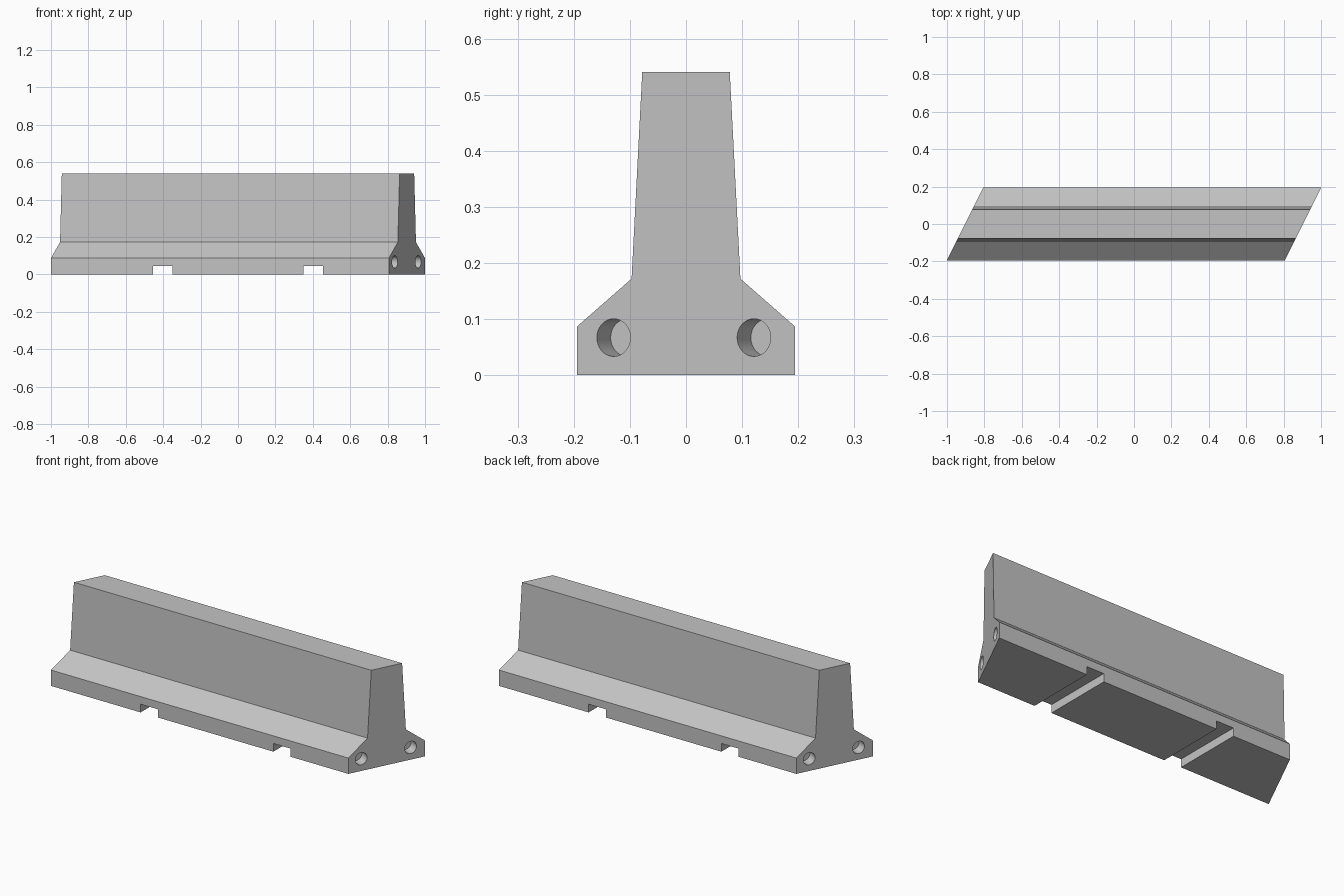
import bpy, bmesh
from math import pi
from mathutils import Matrix, Vector

cube = bpy.data.objects.get("Cube")
if cube:
    bpy.data.objects.remove(cube, do_unlink=True)

# Concrete material
COLOUR = (0.55, 0.55, 0.55, 1)
concrete = bpy.data.materials.new("concrete grey")
concrete.use_nodes = True
concrete.diffuse_color = COLOUR
concrete.node_tree.nodes["Principled BSDF"].inputs["Base Color"].default_value = COLOUR

HALF_LENGTH, SKEW = 0.903, 0.5


def add_object(name, bm):
    bmesh.ops.recalc_face_normals(bm, faces=bm.faces)
    mesh = bpy.data.meshes.new(name)
    bm.to_mesh(mesh)
    bm.free()
    mesh.materials.append(concrete)
    obj = bpy.data.objects.new(name, mesh)
    bpy.context.collection.objects.link(obj)
    return obj


# Barrier body: symmetric profile extruded along x, ends skewed in plan
half = [(0.194, 0), (0.194, 0.087), (0.097, 0.172), (0.078, 0.54)]
profile = half + [(-y, z) for y, z in reversed(half)]
bm = bmesh.new()
face = bm.faces.new([bm.verts.new((-HALF_LENGTH + SKEW * y, y, z)) for y, z in profile])
extruded = bmesh.ops.extrude_face_region(bm, geom=[face])["geom"]
bmesh.ops.translate(bm, vec=(2 * HALF_LENGTH, 0, 0),
                    verts=[v for v in extruded if isinstance(v, bmesh.types.BMVert)])
barrier = add_object("concrete_barrier", bm)

cutters = []

# Drainage and forklift slots through the base
for x in (-0.403, 0.403):
    bm = bmesh.new()
    bmesh.ops.create_cube(bm, size=1, matrix=Matrix.Translation((x, 0, 0))
                          @ Matrix.Diagonal((0.105, 1, 0.09, 1)))
    cutters.append(add_object("slot_cutter", bm))

# Blind connector holes, square to each skewed end
normal = Vector((1, -SKEW, 0)).normalized()
turn = normal.to_track_quat('Z', 'Y').to_matrix().to_4x4()
for end in (0, pi):
    for y in (-0.129, 0.121):
        centre = Vector((HALF_LENGTH + SKEW * y, y, 0.067))
        bm = bmesh.new()
        bmesh.ops.create_cone(bm, cap_ends=True, segments=32, radius1=0.0335,
                              radius2=0.0335, depth=0.11,
                              matrix=Matrix.Rotation(end, 4, 'Z')
                              @ Matrix.Translation(centre) @ turn)
        cutters.append(add_object("hole_cutter", bm))

# Cut the openings and discard the cutters
bpy.context.view_layer.objects.active = barrier
for cutter in cutters:
    cutter.hide_render = True
    mod = barrier.modifiers.new("cut", 'BOOLEAN')
    mod.operation, mod.solver, mod.object = 'DIFFERENCE', 'EXACT', cutter
    bpy.ops.object.modifier_apply(modifier=mod.name)
    bpy.data.objects.remove(cutter, do_unlink=True)

# Smooth hole walls, crisp concrete edges
barrier.select_set(True)
bpy.ops.object.shade_smooth_by_angle()
